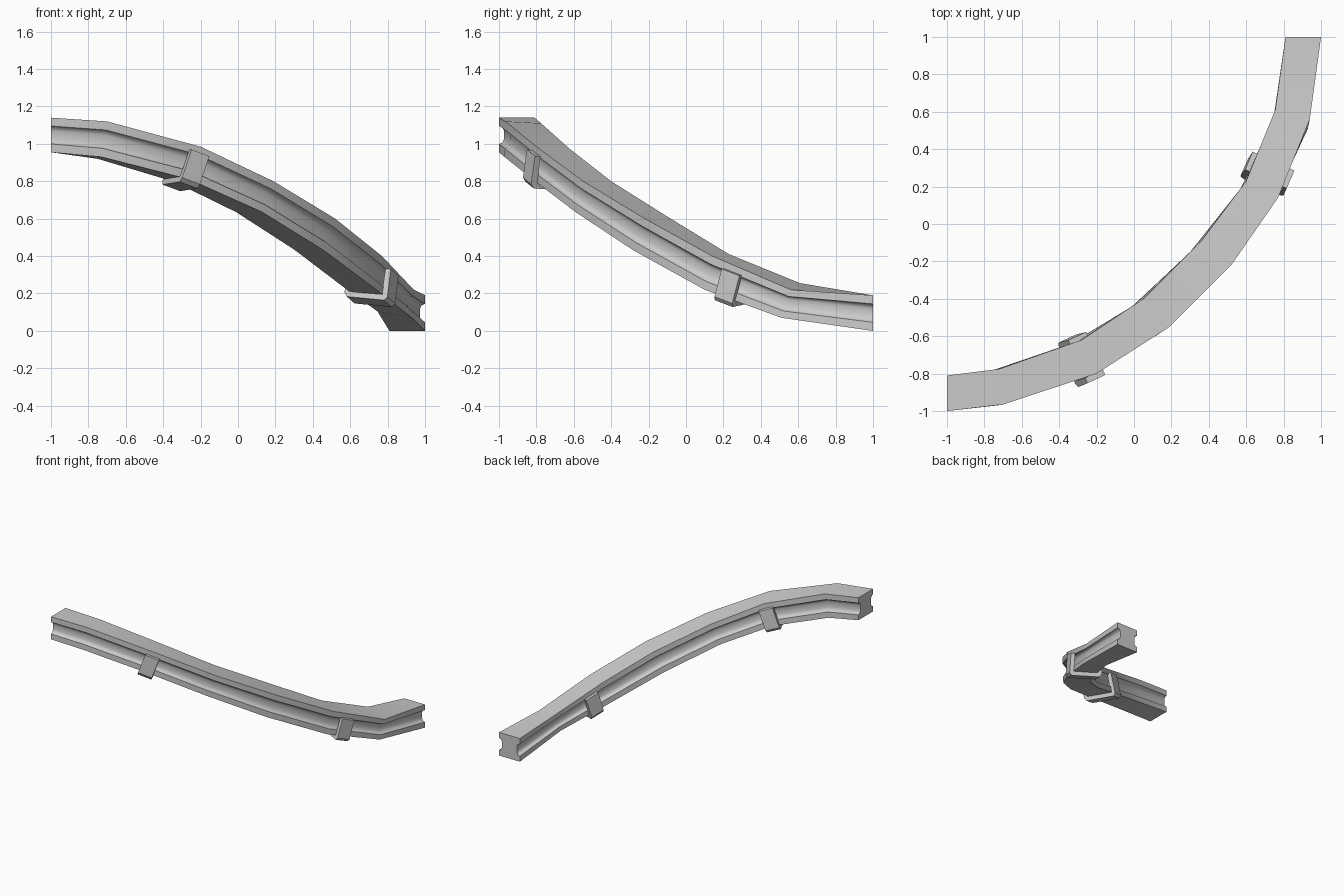
import bpy, bmesh, math
from mathutils import Vector

if "Cube" in bpy.data.objects:
    bpy.data.objects.remove(bpy.data.objects["Cube"])

# Stations along the rail: outer top edge, inner top edge, outer bottom edge
STATIONS = [
    ((-1, -1, 1.14), (-1, -.81, 1.14), (-1, -1, .955)),
    ((-.70, -.965, 1.12), (-.72, -.775, 1.11), (-.73, -.97, .93)),
    ((-.20, -.80, .985), (-.28, -.62, .972), (-.26, -.82, .81)),
    ((.19, -.55, .80), (.05, -.40, .80), (.13, -.59, .635)),
    ((.52, -.22, .60), (.36, -.09, .605), (.46, -.28, .43)),
    ((.77, .14, .40), (.60, .23, .41), (.74, .10, .22)),
    ((.94, .56, .22), (.755, .61, .255), (.93, .51, .07)),
    ((1, 1, .19), (.81, 1, .19), (1, 1, 0)),
]


def point(k, s, t):
    """Point at station k; s runs outer to inner, t runs bottom to top."""
    i = min(int(k), len(STATIONS) - 2)
    top, inner, low = (Vector(a).lerp(Vector(b), k - i)
                       for a, b in zip(STATIONS[i], STATIONS[i + 1]))
    return low + (inner - top) * s + (top - low) * t


def loft(name, rings, angle):
    bm = bmesh.new()
    loops = [[bm.verts.new(p) for p in r] for r in rings]
    n = len(loops[0])
    for a, b in zip(loops, loops[1:]):
        for j in range(n):
            bm.faces.new((a[j], a[(j + 1) % n], b[(j + 1) % n], b[j]))
    bm.faces.new(loops[0])
    bm.faces.new(loops[-1])
    bmesh.ops.recalc_face_normals(bm, faces=bm.faces)
    me = bpy.data.meshes.new(name)
    bm.to_mesh(me)
    bm.free()
    ob = bpy.data.objects.new(name, me)
    bpy.context.collection.objects.link(ob)
    bpy.context.view_layer.objects.active = ob
    ob.select_set(True)
    bpy.ops.object.shade_smooth_by_angle(angle=math.radians(angle))
    ob.select_set(False)


# Rail with a groove along both sides
half = [(0, 0), (0, .24), (.10, .28), (.14, .38)]
side = half + [(s, 1 - t) for s, t in reversed(half)]
profile = side + [(1 - s, t) for s, t in reversed(side)]
loft("curved_rail", [[point(k, s, t) for s, t in profile]
                     for k in range(len(STATIONS))], 50)

# U-shaped straps clipped around the underside
left = [(.02, .02), (.02, .8), (-.14, .8), (-.16, -.06), (-.07, -.18)]
strap = left + [(1 - s, t) for s, t in reversed(left)]
for name, k in (("upper_strap", 2.0), ("lower_strap", 5.28)):
    along = (point(k + .1, .5, .5) - point(k - .1, .5, .5)).normalized()
    loft(name, [[point(k, s, t) + along * d for s, t in strap]
                for d in (-.055, .055)], 30)
